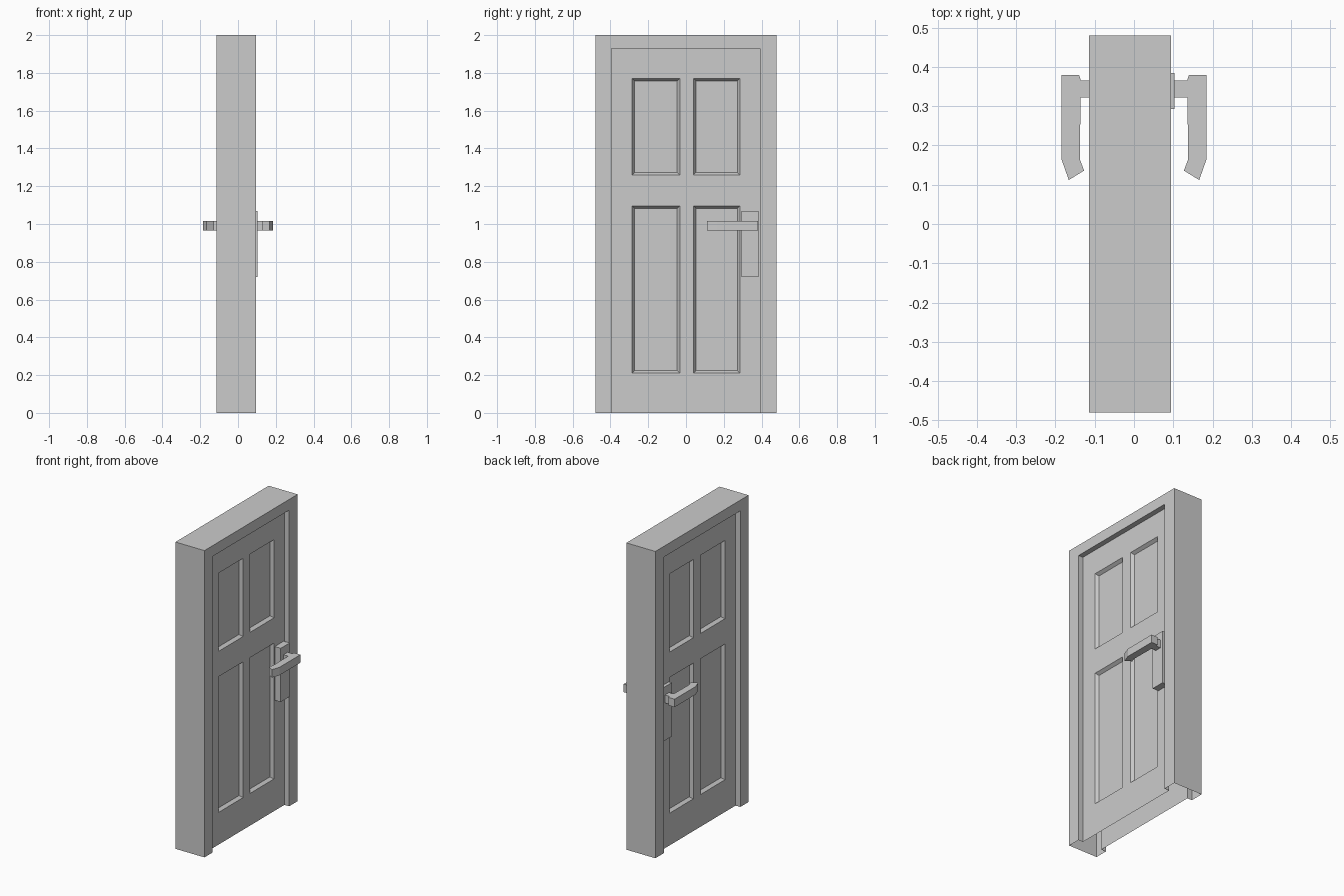
import bpy, bmesh
from mathutils import Vector

if "Cube" in bpy.data.objects:
    bpy.data.objects.remove(bpy.data.objects["Cube"])

X0, X1 = -0.115, 0.094          # frame back and front planes
RECESS = 0.034                  # how far the door sits inside the frame
YS = [-0.395, -0.285, -0.033, 0.04, 0.285, 0.392]
ZS = [0.21, 1.095, 1.26, 1.77, 1.93]


def add_object(name, bm):
    mesh = bpy.data.meshes.new(name)
    bm.to_mesh(mesh)
    bm.free()
    ob = bpy.data.objects.new(name, mesh)
    bpy.context.collection.objects.link(ob)
    return ob


def box(bm, lo, hi):
    lo, hi = Vector(lo), Vector(hi)
    verts = bmesh.ops.create_cube(bm, size=1)["verts"]
    for v in verts:
        v.co = Vector([(a + b) / 2 + c * (b - a) for a, b, c in zip(lo, hi, v.co)])


def mirror_x(ob):
    ob.modifiers.new("mirror", 'MIRROR').use_axis = (True, False, False)


# Frame and door as one shell, cut into a grid along the panel lines
bm = bmesh.new()
box(bm, (X0, -0.48, 0), (X1, 0.48, 2))
for axis, cuts in (((0, 1, 0), YS), ((0, 0, 1), ZS)):
    for c in cuts:
        bmesh.ops.bisect_plane(bm, geom=bm.verts[:] + bm.edges[:] + bm.faces[:],
                               plane_co=Vector(axis) * c, plane_no=axis)
bm.normal_update()

# Push the door area into the frame on both sides
for s in (1, -1):
    door = []
    for f in bm.faces:
        c = f.calc_center_median()
        if f.normal.x * s > 0.9 and YS[0] < c.y < YS[-1] and c.z < ZS[-1]:
            door.append(f)
    ret = bmesh.ops.extrude_face_region(bm, geom=door)["geom"]
    moved = [g for g in ret if isinstance(g, bmesh.types.BMVert)]
    bmesh.ops.translate(bm, verts=moved, vec=(-s * RECESS, 0, 0))
    old = [f for f in door if f.is_valid]
    if old:
        bmesh.ops.delete(bm, geom=old, context='FACES')
    bm.normal_update()

# Four sunken panels with sloped borders on each side
panels = []
for f in bm.faces:
    c = f.calc_center_median()
    in_y = YS[1] < c.y < YS[2] or YS[3] < c.y < YS[4]
    in_z = ZS[0] < c.z < ZS[1] or ZS[2] < c.z < ZS[3]
    if abs(f.normal.x) > 0.9 and in_y and in_z:
        panels.append(f)
bmesh.ops.inset_individual(bm, faces=panels, thickness=0.019, depth=-0.02)

# Open underside
under = [f for f in bm.faces if all(v.co.z < 1e-4 for v in f.verts)]
bmesh.ops.delete(bm, geom=under, context='FACES')
bmesh.ops.dissolve_limit(bm, angle_limit=0.01, verts=bm.verts[:], edges=bm.edges[:])
add_object("door_and_frame", bm)

# Handle plates
bm = bmesh.new()
box(bm, (0.055, 0.293, 0.72), (0.103, 0.385, 1.07))
mirror_x(add_object("handle_plate", bm))

# Lever handles: plan outline extruded upward
outline = [(0.09, 0.322), (0.136, 0.322), (0.138, 0.165), (0.127, 0.136),
           (0.166, 0.112), (0.184, 0.163), (0.184, 0.38), (0.14, 0.38),
           (0.135, 0.365), (0.09, 0.365)]
bm = bmesh.new()
face = bm.faces.new([bm.verts.new((x, y, 0.965)) for x, y in outline])
ret = bmesh.ops.extrude_face_region(bm, geom=[face], use_keep_orig=True)["geom"]
bmesh.ops.translate(bm, verts=[g for g in ret if isinstance(g, bmesh.types.BMVert)],
                    vec=(0, 0, 0.052))
bmesh.ops.recalc_face_normals(bm, faces=bm.faces[:])
mirror_x(add_object("lever_handle", bm))
